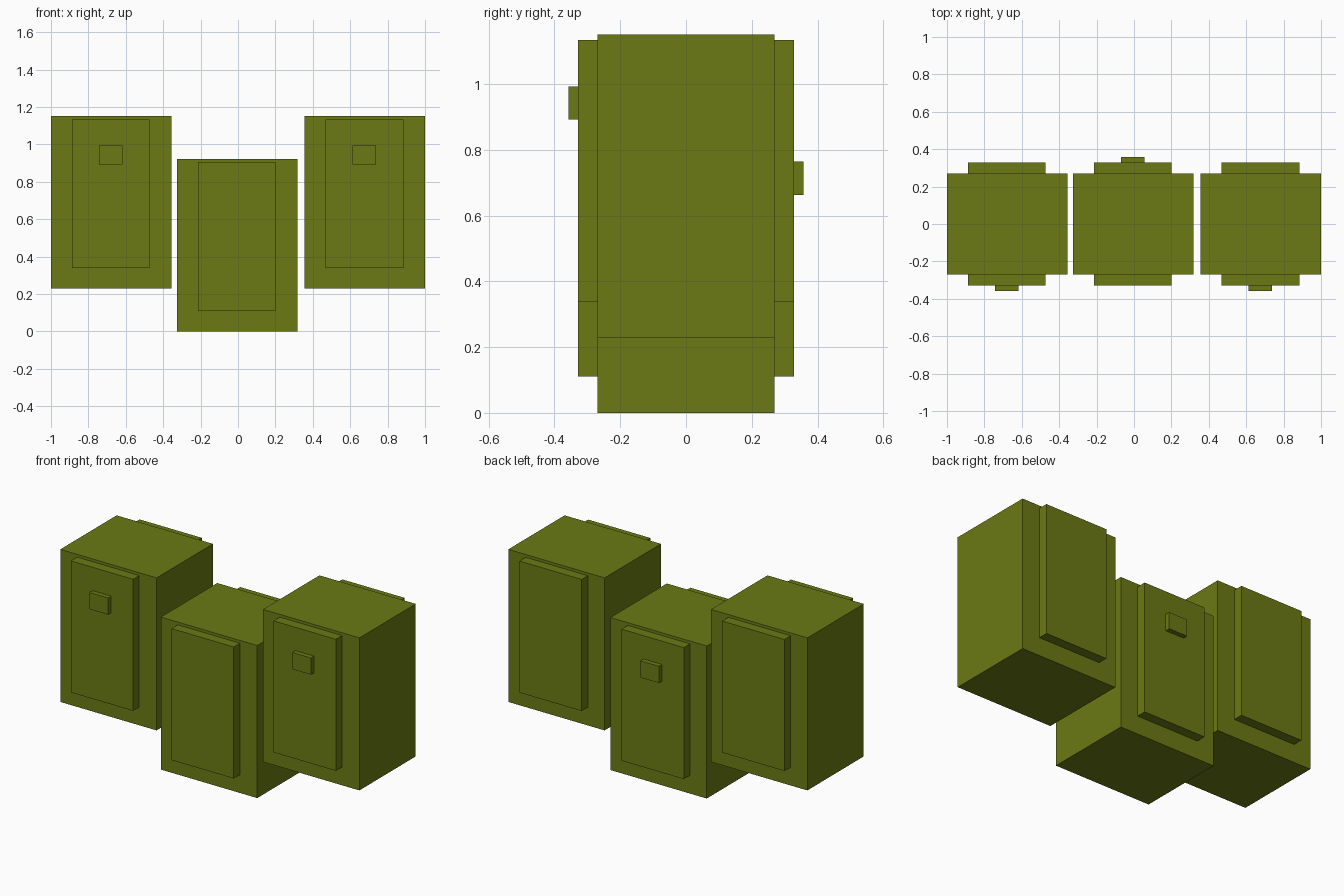
import bpy

if "Cube" in bpy.data.objects:
    bpy.data.objects.remove(bpy.data.objects["Cube"])

olive = bpy.data.materials.new("olive")
olive.diffuse_color = (0.147, 0.195, 0.007, 1)
olive.use_nodes = True
olive.node_tree.nodes["Principled BSDF"].inputs["Base Color"].default_value = olive.diffuse_color


def box(name, x, y, z):
    """Box from (min, max) extents on each axis."""
    lo, hi = zip(x, y, z)
    bpy.ops.mesh.primitive_cube_add(size=1, location=[(a + b) / 2 for a, b in zip(lo, hi)])
    ob = bpy.context.object
    ob.name = name
    ob.scale = [b - a for a, b in zip(lo, hi)]
    bpy.ops.object.transform_apply(location=False, rotation=False, scale=True)
    ob.data.materials.append(olive)


BODY, PANEL, HANDLE = 0.269, 0.328, 0.357   # half depths of each layer

# name, left edge, base height, side carrying the handle (-1 front, 1 back)
cabinets = [
    ("left", -1.0, 0.229, -1),
    ("middle", -0.327, 0.0, 1),
    ("right", 0.356, 0.229, -1),
]

for name, x, z, handle_side in cabinets:
    # main cabinet block
    box(name + "_cabinet", (x, x + 0.644), (-BODY, BODY), (z, z + 0.922))
    # raised door panels on front and back
    for side, label in ((-1, "front"), (1, "back")):
        ys = sorted((side * BODY, side * PANEL))
        box(f"{name}_{label}_panel", (x + 0.112, x + 0.528), ys, (z + 0.11, z + 0.905))
    # small handle on one panel
    ys = sorted((handle_side * PANEL, handle_side * HANDLE))
    box(name + "_handle", (x + 0.257, x + 0.382), ys, (z + 0.663, z + 0.764))
